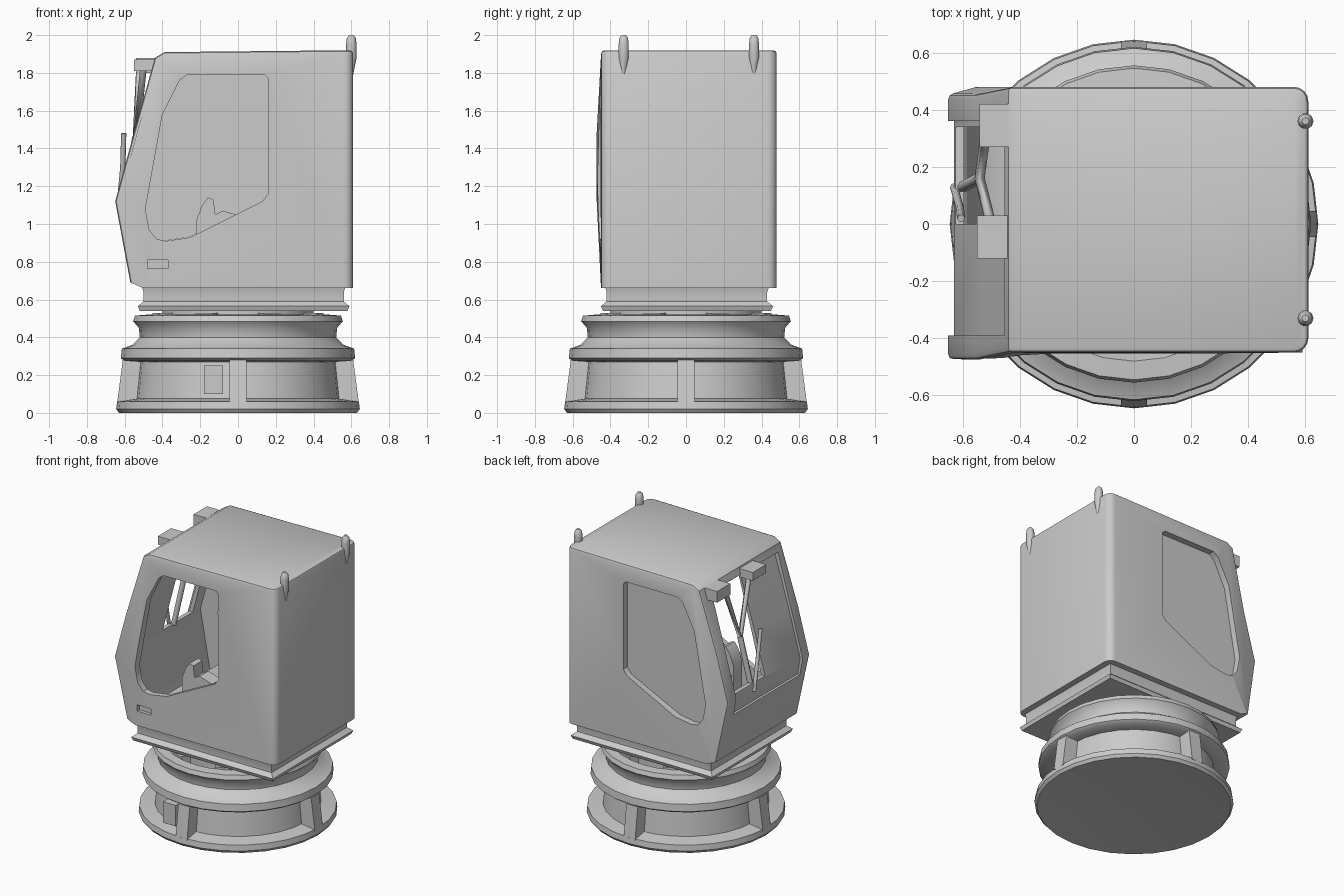
import bpy, bmesh, math
from mathutils import Vector

if "Cube" in bpy.data.objects:
    bpy.data.objects.remove(bpy.data.objects["Cube"], do_unlink=True)

paint = bpy.data.materials.new("plain_grey")
paint.use_nodes = True
paint.diffuse_color = (0.6, 0.6, 0.6, 1)
paint.node_tree.nodes["Principled BSDF"].inputs["Base Color"].default_value = (0.6, 0.6, 0.6, 1)


def finish(name, bm, angle=35):
    bmesh.ops.recalc_face_normals(bm, faces=bm.faces)
    mesh = bpy.data.meshes.new(name)
    bm.to_mesh(mesh)
    bm.free()
    obj = bpy.data.objects.new(name, mesh)
    bpy.context.collection.objects.link(obj)
    mesh.materials.append(paint)
    smooth(obj, angle)
    return obj


def smooth(obj, angle=35):
    bpy.ops.object.select_all(action="DESELECT")
    obj.select_set(True)
    bpy.context.view_layer.objects.active = obj
    bpy.ops.object.shade_smooth_by_angle(angle=math.radians(angle))


def prism_bm(profile, y0, y1):
    """Extrude an x-z outline along y."""
    bm = bmesh.new()
    face = bm.faces.new([bm.verts.new((x, y0, z)) for x, z in profile])
    ext = bmesh.ops.extrude_face_region(bm, geom=[face])
    moved = [v for v in ext["geom"] if isinstance(v, bmesh.types.BMVert)]
    bmesh.ops.translate(bm, verts=moved, vec=(0, y1 - y0, 0))
    return bm


def prism(name, profile, y0, y1):
    return finish(name, prism_bm(profile, y0, y1))


def box(name, x0, x1, y0, y1, z0, z1):
    return prism(name, [(x0, z0), (x1, z0), (x1, z1), (x0, z1)], y0, y1)


def lathe(name, profile, sides=28):
    bm = bmesh.new()
    verts = [bm.verts.new((r, 0, z)) for r, z in profile]
    edges = [bm.edges.new(pair) for pair in zip(verts, verts[1:])]
    bmesh.ops.spin(bm, geom=verts + edges, axis=(0, 0, 1), cent=(0, 0, 0),
                   angle=math.tau, steps=sides, use_duplicate=False)
    bmesh.ops.remove_doubles(bm, verts=bm.verts, dist=0.001)
    return finish(name, bm)


def rod(name, points, radius):
    curve = bpy.data.curves.new(name, "CURVE")
    curve.dimensions = "3D"
    curve.bevel_depth, curve.bevel_resolution = radius, 1
    curve.use_fill_caps = True
    line = curve.splines.new("POLY")
    line.points.add(len(points) - 1)
    for p, co in zip(line.points, points):
        p.co = (*co, 1)
    obj = bpy.data.objects.new(name, curve)
    bpy.context.collection.objects.link(obj)
    curve.materials.append(paint)


def cut(target, cutter):
    cutter.hide_render = True
    mod = target.modifiers.new("cut", "BOOLEAN")
    mod.operation, mod.solver, mod.object = "DIFFERENCE", "EXACT", cutter
    bpy.context.view_layer.objects.active = target
    bpy.ops.object.modifier_apply(modifier=mod.name)
    bpy.data.objects.remove(cutter, do_unlink=True)


# Pedestal: foot, recessed drum and grooved turning ring
lathe("pedestal", [(0, 0.04), (0.63, 0), (0.645, 0.02), (0.64, 0.06), (0.54, 0.075),
                   (0.52, 0.27), (0.6, 0.275), (0.62, 0.29), (0.615, 0.34), (0.56, 0.36),
                   (0.52, 0.4), (0.525, 0.45), (0.555, 0.485), (0.545, 0.515), (0.48, 0.52),
                   (0.45, 0.47), (0, 0.46)])
lathe("turntable_neck", [(0, 0.45), (0.4, 0.45), (0.4, 0.57), (0, 0.57)])
for i in range(4):
    rib = prism(f"pedestal_rib_{i + 1}", [(0.45, 0.05), (0.64, 0.05), (0.61, 0.28), (0.45, 0.28)], -0.045, 0.045)
    rib.rotation_euler.z = i * math.pi / 2
box("pedestal_junction_box", -0.18, -0.08, -0.59, -0.45, 0.1, 0.25)
for i in range(8):
    bolt = box(f"turntable_lug_{i + 1}", 0.38, 0.47, -0.05, 0.05, 0.46, 0.53)
    bolt.rotation_euler.z = (i + 0.5) * math.pi / 4

# Flared plinth under the cab
bm = bmesh.new()
rings = []
for z, grow in ((0.54, 0.01), (0.565, 0.02), (0.59, -0.01), (0.64, -0.01), (0.67, 0.0)):
    x0, x1, y0, y1 = -0.51 - grow, 0.57 + grow, -0.43 - grow, 0.44 + grow
    rings.append([bm.verts.new((x, y, z)) for x, y in ((x0, y0), (x1, y0), (x1, y1), (x0, y1))])
for low, high in zip(rings, rings[1:]):
    for k in range(4):
        n = (k + 1) % 4
        bm.faces.new((low[k], low[n], high[n], high[k]))
bm.faces.new(rings[0])
bm.faces.new(rings[-1])
finish("cab_plinth", bm, 25)

# Cab shell with rounded rear corners and a raked, bent front
outline = [(-0.5, 0.66), (0.61, 0.66), (0.61, 1.92), (-0.39, 1.91), (-0.44, 1.88),
           (-0.56, 1.45), (-0.65, 1.12), (-0.57, 0.69)]
bm = prism_bm(outline, -0.45, 0.48)
for v in bm.verts:
    if v.co.x < -0.55 and v.co.z > 1:
        v.co.y -= 0.025
rear = [e for e in bm.edges if all(v.co.x > 0.6 for v in e.verts)
        and abs(e.verts[0].co.z - e.verts[1].co.z) > 1]
bmesh.ops.bevel(bm, geom=rear, offset=0.05, segments=4, profile=0.5, affect="EDGES")
rim = [e for e in bm.edges if len(e.link_faces) == 2 and e.calc_face_angle() > 1.2
       and (e.verts[0].co.z + e.verts[1].co.z) > 1.5]
bmesh.ops.bevel(bm, geom=rim, offset=0.018, segments=2, profile=0.5, affect="EDGES")
cab = finish("cab_shell", bm)

inner = [(x * 0.92, 1.29 + (z - 1.29) * 0.95) for x, z in outline]
cut(cab, prism("interior_cutter", inner, -0.41, 0.43))

# Side windows: open on one side, a set-back pane on the other
window = [(-0.49, 1.08), (-0.47, 0.97), (-0.43, 0.92), (-0.38, 0.91), (-0.25, 0.93),
          (0.13, 1.12), (0.16, 1.16), (0.16, 1.77), (0.14, 1.79), (-0.27, 1.79),
          (-0.31, 1.76), (-0.4, 1.58)]
cut(cab, prism("near_window_cutter", window, -0.6, -0.3))
cut(cab, prism("far_window_cutter", window, 0.3, 0.6))
prism("far_window_pane", [(x * 1.03, z) for x, z in window], 0.425, 0.435)

# Windscreen recess, with the pane missing over one half
screen = [(-0.8, 1.0), (-0.61, 1.0), (-0.63, 1.12), (-0.54, 1.45), (-0.425, 1.83), (-0.8, 1.83)]
cut(cab, prism("windscreen_cutter", screen, -0.39, 0.36))
cut(cab, box("open_screen_cutter", -0.8, -0.36, 0.0, 0.34, 1.14, 1.82))

# Door latch pocket
cut(cab, box("latch_cutter", -0.48, -0.37, -0.5, -0.43, 0.765, 0.81))
smooth(cab, 30)

# Rear corner horns
for side, y in (("near", -0.33), ("far", 0.36)):
    bm = bmesh.new()
    levels = []
    for z, r in ((1.78, 0.008), (1.88, 0.028), (1.95, 0.028), (1.985, 0.024), (2.0, 0.012)):
        ring = [bm.verts.new((0.6 + r * math.cos(a), y + r * math.sin(a), z))
                for a in (k * math.tau / 10 for k in range(10))]
        levels.append(ring)
    for low, high in zip(levels, levels[1:]):
        for k in range(10):
            bm.faces.new((low[k], low[k - 1], high[k - 1], high[k]))
    bm.faces.new(levels[0])
    bm.faces.new(levels[-1])
    finish(f"{side}_roof_horn", bm, 50)

# Wiper frame, grab rod and bracket at the windscreen
rod("wiper_frame", [(-0.5, 0.0, 1.83), (-0.54, 0.16, 1.45), (-0.52, 0.31, 1.85)], 0.018)
rod("wiper_stem", [(-0.54, 0.16, 1.46), (-0.6, 0.13, 1.13)], 0.02)
rod("grab_rod", [(-0.605, 0.02, 1.48), (-0.61, 0.06, 1.3), (-0.63, 0.13, 1.08)], 0.014)
box("wiper_motor", -0.55, -0.44, -0.12, 0.03, 1.81, 1.87)
box("screen_bracket", -0.54, -0.42, 0.27, 0.42, 1.8, 1.88)

# Operator console and control lever
prism("operator_seat", [(-0.22, 0.7), (0.14, 0.7), (0.14, 1.06), (0.06, 1.06), (0.02, 0.98),
                        (-0.22, 0.96)], -0.2, 0.2)
prism("control_console", [(-0.22, 0.7), (0.02, 0.7), (0.02, 1.04), (-0.08, 1.07), (-0.12, 1.05),
                          (-0.13, 1.13), (-0.16, 1.14), (-0.19, 1.1), (-0.22, 1.02)], -0.32, -0.22)
